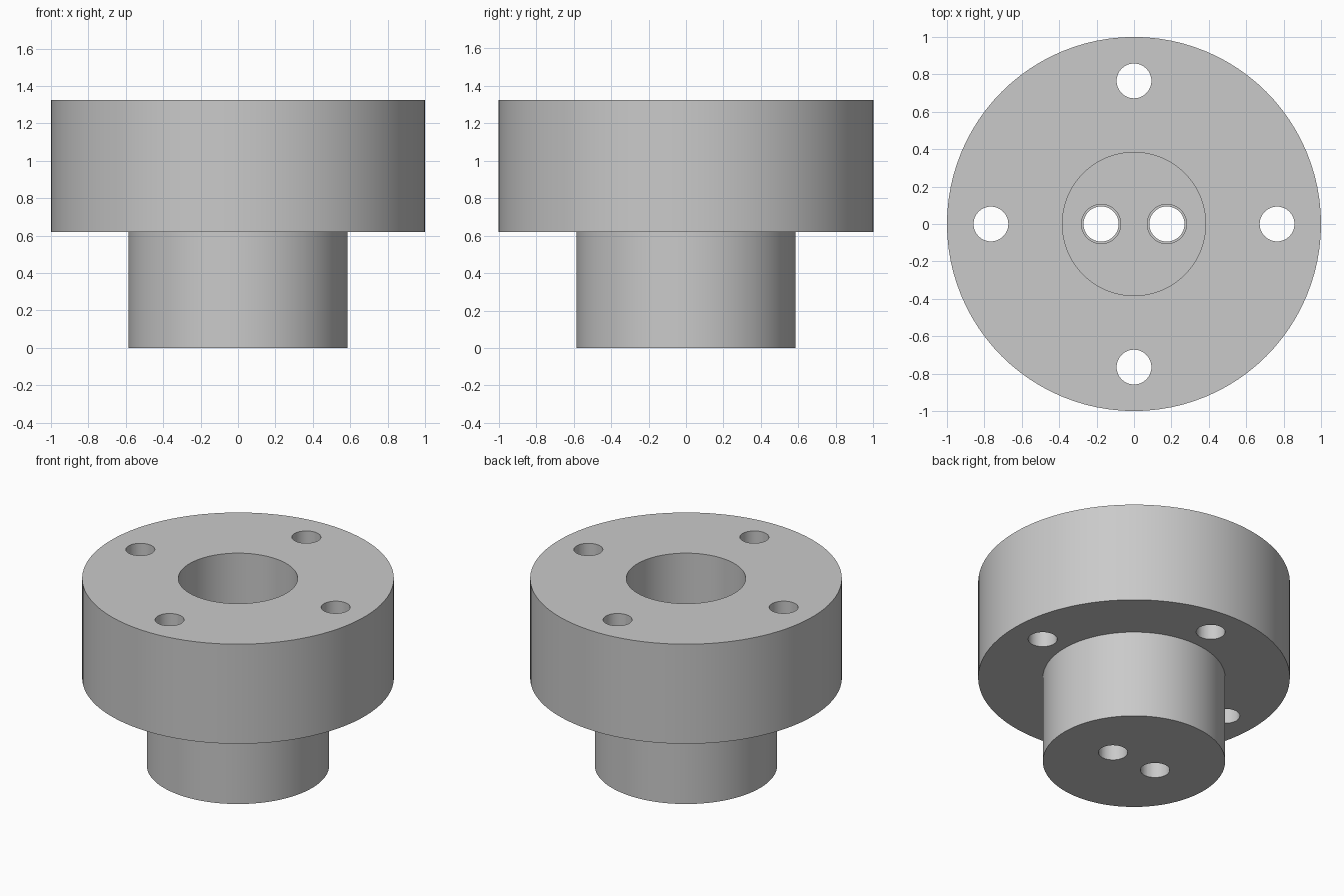
import bpy, bmesh, math
from mathutils import Matrix

cube = bpy.data.objects.get("Cube")
if cube:
    bpy.data.objects.remove(cube, do_unlink=True)

SEGMENTS = 96
HEIGHT, STEP, FLOOR = 1.325, 0.62, 0.4   # top, flange underside, bore floor

grey = bpy.data.materials.new("plain grey")
grey.use_nodes = True
grey.diffuse_color = (0.59, 0.59, 0.59, 1)
grey.node_tree.nodes["Principled BSDF"].inputs["Base Color"].default_value = (0.59, 0.59, 0.59, 1)


def make_object(name, bm):
    bmesh.ops.recalc_face_normals(bm, faces=bm.faces)
    mesh = bpy.data.meshes.new(name)
    bm.to_mesh(mesh)
    bm.free()
    mesh.materials.append(grey)
    obj = bpy.data.objects.new(name, mesh)
    bpy.context.collection.objects.link(obj)
    return obj


def lathe(name, profile):
    bm = bmesh.new()
    verts = [bm.verts.new((r, 0, z)) for r, z in profile]
    edges = [bm.edges.new(pair) for pair in zip(verts, verts[1:])]
    bmesh.ops.spin(bm, geom=verts + edges, cent=(0, 0, 0), axis=(0, 0, 1),
                   angle=math.tau, steps=SEGMENTS)
    bmesh.ops.remove_doubles(bm, verts=bm.verts, dist=0.0005)
    return make_object(name, bm)


def drill(bm, x, y, radius, low, high):
    bmesh.ops.create_cone(bm, cap_ends=True, segments=48, radius1=radius,
                          radius2=radius, depth=high - low,
                          matrix=Matrix.Translation((x, y, (low + high) / 2)))


def cut(body, name, bm):
    cutter = make_object(name, bm)
    cutter.hide_render = True
    mod = body.modifiers.new(name, "BOOLEAN")
    mod.operation, mod.solver, mod.object = "DIFFERENCE", "EXACT", cutter
    bpy.context.view_layer.objects.active = body
    bpy.ops.object.modifier_apply(modifier=mod.name)
    bpy.data.objects.remove(cutter, do_unlink=True)


# Flange, boss and blind centre bore as one turned body
body = lathe("flanged_hub", [(0, 0), (0.585, 0), (0.585, STEP), (1, STEP), (1, HEIGHT),
                             (0.383, HEIGHT), (0.383, FLOOR), (0, FLOOR)])

# Four bolt holes through the flange
bolts = bmesh.new()
for i in range(4):
    a = i * math.pi / 2
    drill(bolts, 0.765 * math.cos(a), 0.765 * math.sin(a), 0.093, STEP - 0.1, HEIGHT + 0.1)
cut(body, "bolt_holes", bolts)

# Two stepped holes through the bore floor
for name, radius, low in (("floor_holes", 0.094, -0.1), ("floor_counterbores", 0.105, FLOOR / 2)):
    holes = bmesh.new()
    for side in (-1, 1):
        drill(holes, side * 0.176, 0, radius, low, FLOOR + 0.1)
    cut(body, name, holes)

# Smooth the round walls, keep the rims sharp
bpy.ops.object.select_all(action="DESELECT")
body.select_set(True)
bpy.context.view_layer.objects.active = body
bpy.ops.object.shade_smooth_by_angle(angle=math.radians(30))
